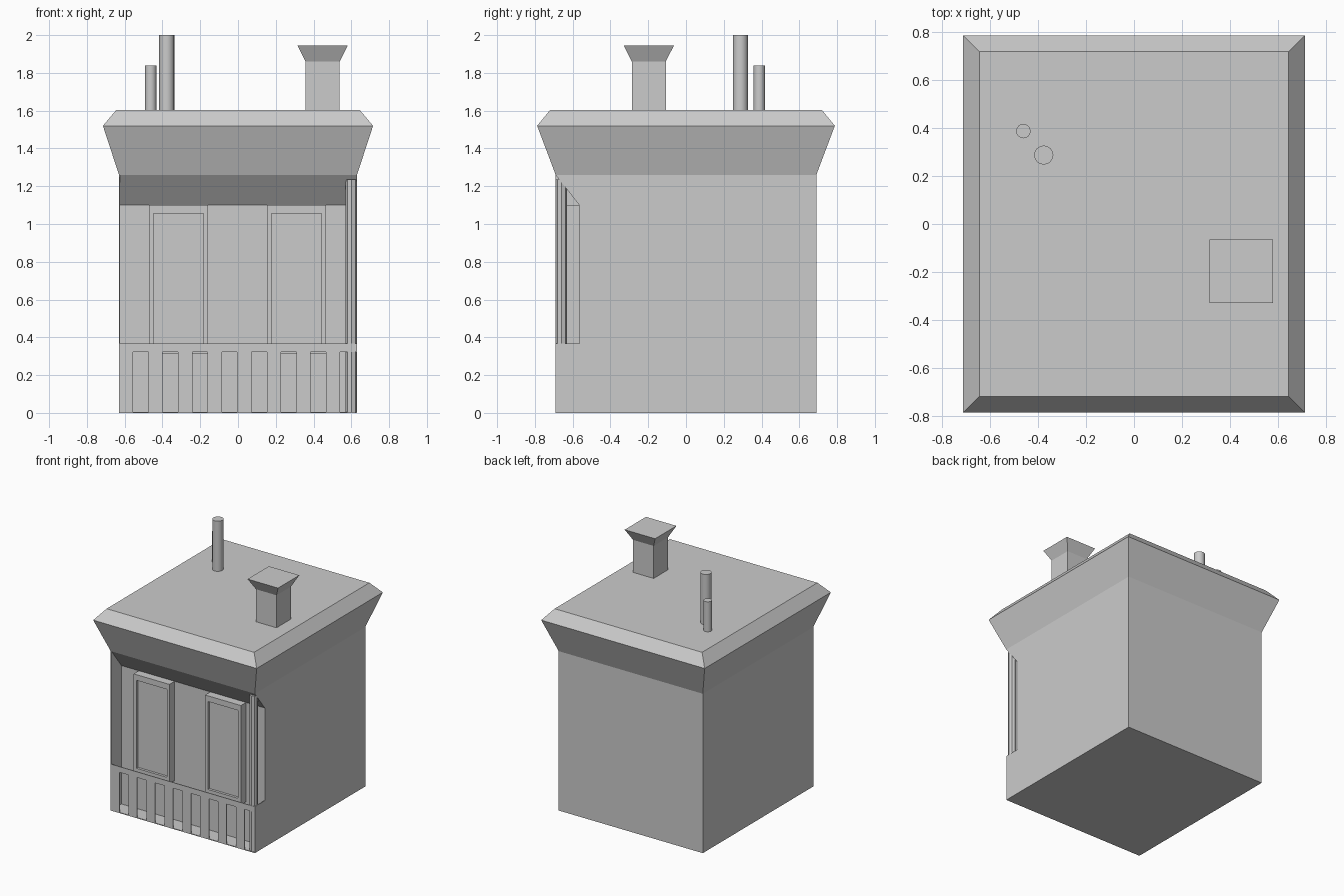
import bpy, bmesh

if "Cube" in bpy.data.objects:
    bpy.data.objects.remove(bpy.data.objects["Cube"])


def loft(name, rings):
    """Skin a list of matching point rings and cap both ends."""
    bm = bmesh.new()
    loops = [[bm.verts.new(p) for p in ring] for ring in rings]
    n = len(loops[0])
    for a, b in zip(loops, loops[1:]):
        for i in range(n):
            j = (i + 1) % n
            bm.faces.new((a[i], a[j], b[j], b[i]))
    bm.faces.new(loops[0])
    bm.faces.new(loops[-1])
    bmesh.ops.recalc_face_normals(bm, faces=bm.faces)
    mesh = bpy.data.meshes.new(name)
    bm.to_mesh(mesh)
    bm.free()
    obj = bpy.data.objects.new(name, mesh)
    bpy.context.collection.objects.link(obj)
    return obj


def prism(name, profile, x0, x1):
    """Extrude a (y, z) profile along x."""
    return loft(name, [[(x, y, z) for y, z in profile] for x in (x0, x1)])


def rect(cx, cy, hx, hy, z):
    return [(cx - hx, cy - hy, z), (cx + hx, cy - hy, z),
            (cx + hx, cy + hy, z), (cx - hx, cy + hy, z)]


def box(name, x0, x1, y0, y1, z0, z1):
    return prism(name, [(y0, z0), (y1, z0), (y1, z1), (y0, z1)], x0, x1)


def cylinder(name, x, y, r, z0, z1, sides):
    bpy.ops.mesh.primitive_cylinder_add(vertices=sides, radius=r, depth=z1 - z0,
                                        location=(x, y, (z0 + z1) / 2))
    obj = bpy.context.object
    obj.name = name
    bpy.ops.object.shade_smooth_by_angle()
    return obj


W, D, H = 0.63, 0.69, 1.26      # half width, half depth, wall height
WALL_Y, SOFFIT_Z = -0.565, 1.10  # recessed front wall and foot of the soffit
RAIL, T = 0.367, 0.006          # railing height, panel thickness

# Main building with sloped soffit above the recessed front
prism("body", [(D, 0), (D, H), (-D, H), (WALL_Y, SOFFIT_Z), (WALL_Y, 0)], -W, W)

# Porch: floor, full left wall, low right wall
box("porch_floor", -W, W, -D, WALL_Y, 0, T)
prism("porch_left_wall", [(-D, 0), (WALL_Y, 0), (WALL_Y, SOFFIT_Z), (-D, H)], -W, -W + T)
box("porch_right_wall", W - T, W, -D, WALL_Y, 0, RAIL)

# Railing: top board and slats
box("rail_board", -W, W, -D, -D + T, 0.322, RAIL)
pitch = 2 * W / 8 - 0.001
for i in range(8):
    x = -W + i * pitch
    box(f"rail_slat_{i + 1}", x, x + 0.075, -D, -D + T, 0, 0.325)

# Corner post
cylinder("corner_post", 0.60, -0.66, 0.03, 0, 1.235, 8)

# Framed windows with sunken panes
for side, cx in (("left", -0.315), ("right", 0.31)):
    steps = [(0, WALL_Y), (0, -0.63), (1, -0.63), (1, -0.61)]
    rings = []
    for inner, y in steps:
        hx = 0.156 - 0.023 * inner
        z0, z1 = 0.315 + 0.045 * inner, 1.10 - 0.045 * inner
        rings.append([(cx - hx, y, z0), (cx + hx, y, z0), (cx + hx, y, z1), (cx - hx, y, z1)])
    loft(f"window_{side}", rings)

# Flared cornice and flat roof
loft("roof", [rect(0, 0, W, D, H), rect(0, 0, 0.715, 0.788, 1.52),
              rect(0, 0, 0.645, 0.72, 1.603)])

# Chimney with flared cap
loft("chimney", [rect(0.448, -0.197, 0.09, 0.09, 1.59), rect(0.448, -0.197, 0.09, 0.09, 1.86),
                 rect(0.448, -0.197, 0.133, 0.133, 1.945)])

# Roof pipes
cylinder("tall_pipe", -0.377, 0.288, 0.04, 1.59, 2.0, 16)
cylinder("short_pipe", -0.462, 0.388, 0.03, 1.59, 1.84, 16)
